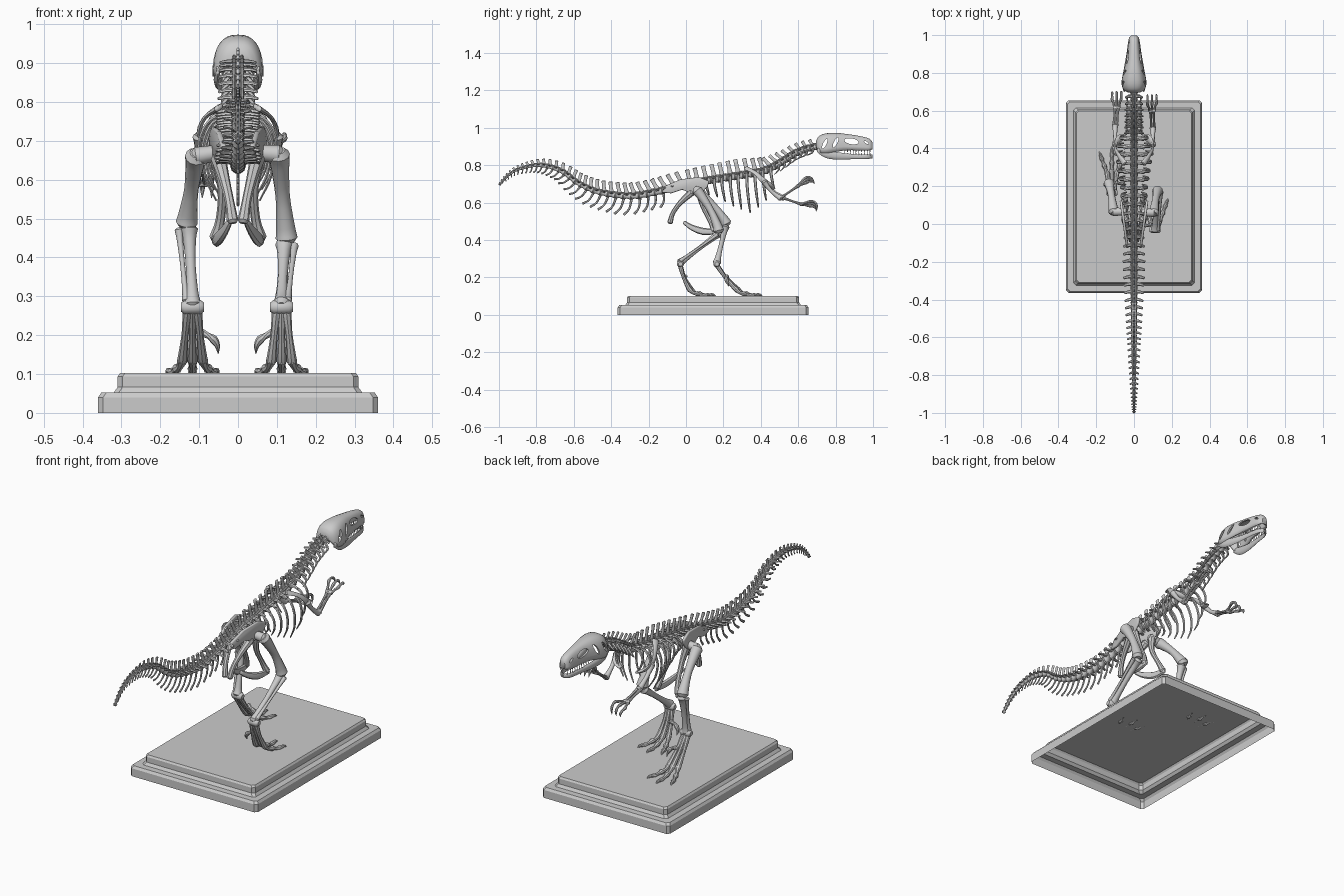
import bpy, bmesh, math
from mathutils import Vector as V

if "Cube" in bpy.data.objects:
    bpy.data.objects.remove(bpy.data.objects["Cube"])

def finish(bm, name, angle=40, smooth=True):
    bmesh.ops.recalc_face_normals(bm, faces=bm.faces)
    me = bpy.data.meshes.new(name)
    bm.to_mesh(me)
    bm.free()
    if smooth:
        me.polygons.foreach_set("use_smooth", [True] * len(me.polygons))
        me.set_sharp_from_angle(angle=math.radians(angle))
    ob = bpy.data.objects.new(name, me)
    bpy.context.collection.objects.link(ob)
    return ob

def at(table, y):
    """Linear lookup in a small (y, value) table."""
    for (a, p), (b, q) in zip(table, table[1:]):
        if y <= b:
            return p + (q - p) * max(0, (y - a) / (b - a))
    return table[-1][1]

def spline(pts, sub):
    """Catmull-Rom through points of any dimension."""
    P = [pts[0] * 2 - pts[1]] + list(pts) + [pts[-1] * 2 - pts[-2]]
    out = []
    for a, b, c, d in zip(P, P[1:], P[2:], P[3:]):
        for k in range(sub):
            t = k / sub
            out.append(0.5 * (2 * b + (c - a) * t + (2 * a - 5 * b + 4 * c - d) * t * t
                              + (3 * b - a - 3 * c + d) * t ** 3))
    return out + [pts[-1].copy()]

def skin(bm, rings, caps=True):
    rings = [[bm.verts.new(p) for p in r] for r in rings]
    n = len(rings[0])
    for a, b in zip(rings, rings[1:]):
        for i in range(n):
            bm.faces.new((a[i], a[(i + 1) % n], b[(i + 1) % n], b[i]))
    if caps:
        bm.faces.new(rings[0])
        bm.faces.new(rings[-1])

def sweep(bm, pts, rad, ref=(1, 0, 0), flat=1.0, n=8, sub=3):
    """Rounded tube; radius runs along ref, flat scales the other axis."""
    q = spline([V((*p, r)) for p, r in zip(pts, rad)], sub)
    c, r = [p.xyz for p in q], [max(p.w, .0008) for p in q]
    t0, t1 = (c[0] - c[1]).normalized(), (c[-1] - c[-2]).normalized()
    k = min(1, flat)
    c = [c[0] + t0 * r[0] * .5 * k] + c + [c[-1] + t1 * r[-1] * .5 * k]
    r = [r[0] * .6] + r + [r[-1] * .6]
    rings = []
    for i, p in enumerate(c):
        t = (c[min(i + 1, len(c) - 1)] - c[max(i - 1, 0)]).normalized()
        u = V(ref) - t * t.dot(V(ref))
        if u.length < .1:
            u = V((0, 0, 1)) - t * t.z
        u.normalize()
        v = t.cross(u)
        rings.append([p + r[i] * (u * math.cos(a) + v * flat * math.sin(a))
                      for a in (2 * math.pi * j / n for j in range(n))])
    skin(bm, rings)

def bone(bm, a, b, r, swell=1.45, n=10, bow=(0, 0, 0)):
    """Limb bone with swollen ends."""
    a, b = V(a), V(b)
    f = (0, .14, .5, .86, 1)
    pts = [a.lerp(b, t) + V(bow) * (1 - (2 * t - 1) ** 2) for t in f]
    sweep(bm, pts, [r * swell, r * 1.15, r * .88, r * 1.15, r * swell], n=n)

# Stepped plinth, open underneath
bm = bmesh.new()
rings = []
for ins, z in ((0, 0), (0, .04), (.008, .052), (.04, .052), (.05, .066), (.05, .093), (.056, .102)):
    x, y, c = .36 - ins, .51 - ins, .013
    rings.append([V((sx, sy + .145, z)) for sx, sy in (
        (x - c, -y), (x, -y + c), (x, y - c), (x - c, y),
        (-x + c, y), (-x, y - c), (-x, -y + c), (-x + c, -y))])
skin(bm, rings, caps=False)
bm.verts.ensure_lookup_table()
bm.faces.new(bm.verts[-8:])
finish(bm, "plinth", smooth=False)

# Spine path and size tables
path = [(-.995, .695), (-.95, .745), (-.89, .78), (-.78, .80), (-.67, .77), (-.57, .70), (-.46, .655),
        (-.30, .635), (-.165, .655), (-.03, .69), (.13, .72), (.29, .745), (.42, .77), (.50, .81),
        (.58, .86), (.64, .885), (.70, .90)]
path = spline([V((0, y, z)) for y, z in path], 40)
STEP = [(-1, .019), (-.7, .034), (-.3, .043), (.42, .045), (.5, .035), (.7, .035)]
CENT = [(-1, .006), (-.7, .014), (-.3, .02), (0, .022), (.4, .022), (.7, .02)]
NEUR = [(-1, .01), (-.8, .03), (-.5, .062), (-.3, .07), (0, .075), (.3, .088), (.45, .07), (.55, .052), (.7, .042)]
SIDE = [(-1, .009), (-.8, .024), (-.5, .042), (-.2, .058), (0, .05), (.4, .055), (.5, .05), (.7, .045)]
CHEV = [(-.97, .01), (-.7, .05), (-.5, .085), (-.3, .105), (-.12, .085)]
DROP = [(.08, .06), (.15, .09), (.23, .15), (.33, .205), (.4, .17), (.48, .09)]
WIDE = [(.08, .05), (.2, .07), (.3, .085), (.38, .1), (.48, .065)]

spine, ribs, chevs = bmesh.new(), bmesh.new(), bmesh.new()
gone, goal = 0, .008
for a, b in zip(path, path[1:]):
    gone += (b - a).length
    if gone < goal:
        continue
    p, T, y = b, (b - a).normalized(), b.y
    N, X = V((0, -T.z, T.y)), V((1, 0, 0))
    st, r, h, w = at(STEP, y), at(CENT, y), at(NEUR, y), at(SIDE, y)
    goal += st
    # spool body, neural spine, side processes
    sweep(spine, [p - T * st * .42, p, p + T * st * .42], [r, r * .72, r], n=10, sub=2)
    back = T * (-.25 * h if y < 0 or y > .45 else -.06 * h)
    sweep(spine, [p + N * r * .5, p + N * h * .55 + back * .5, p + N * h + back],
          [st * .34, st * .23, st * .27], ref=T, flat=.45, n=8, sub=2)
    for s in (-1, 1):
        sweep(spine, [p + N * r * .4, p + N * r * .5 + X * s * w * .6 - T * st * .1, p + N * r * .4 + X * s * w - T * st * .25],
              [st * .3, st * .2, st * .16], ref=T, flat=.6, n=6, sub=2)
        sweep(spine, [p + N * r * .8 + X * s * r * .5 - T * st * .6, p + N * r * .9 + X * s * r * .5 + T * st * .5],
              [st * .12] * 2, n=6, sub=1)
        if .08 < y < .48:
            d, wd = at(DROP, y), at(WIDE, y)
            sweep(ribs, [p + V((s * .018, 0, .008)), p + V((s * wd * .72, -.004, -.006)), p + V((s * wd, -.002, -d * .33)),
                         p + V((s * wd * .93, .006, -d * .7)), p + V((s * wd * .62, .014, -d))],
                  [.007, .0085, .008, .007, .004], ref=(0, 1, 0), flat=.6, n=6, sub=4)
        elif y >= .48:
            sweep(ribs, [p + X * s * r * .8 - N * r * .3, p + X * s * w * .8 - N * r * 1.3 - T * .012,
                         p + X * s * w * .75 - N * r * 1.7 - T * .045], [.007, .006, .002], n=6, sub=2)
    if -.97 < y < -.1:
        c = at(CHEV, y)
        q = p - T * st * .4 - N * r * .7
        sweep(chevs, [q, q - N * c * .5 - T * c * .15, q - N * c * .8 - T * c * .45],
              [st * .17, st * .13, st * .16], ref=T, flat=.65, n=6, sub=3)
finish(spine, "vertebrae")
finish(ribs, "ribs")
finish(chevs, "tail_chevrons")

# Pelvis: blade, forward strut with boot, rear strut
for s, side in ((-1, "left"), (1, "right")):
    bm = bmesh.new()
    prof = [(-.13, .655), (-.11, .69), (-.03, .725), (.07, .737), (.125, .715), (.115, .685),
            (.085, .655), (.035, .645), (-.02, .67), (-.08, .65)]
    bm.faces.new([bm.verts.new((s * (.034 + .14 * (y + .13)), y, z)) for y, z in prof])
    ob = finish(bm, side + "_hip_blade")
    m = ob.modifiers.new("thick", 'SOLIDIFY')
    m.thickness, m.offset = .014, 0
    m = ob.modifiers.new("soft", 'BEVEL')
    m.width, m.segments = .005, 2
    bm = bmesh.new()
    sweep(bm, [(s * .055, .07, .66), (s * .04, .09, .58), (s * .045, .13, .50), (s * .058, .15, .45)],
          [.02, .013, .012, .016], n=8)
    sweep(bm, [(s * .02, -.01, .495), (s * .035, .03, .468), (s * .052, .09, .447), (s * .06, .16, .445)],
          [.01, .015, .019, .014], ref=(0, 0, 1), flat=.6, n=8)
    sweep(bm, [(s * .05, .03, .655), (s * .035, -.03, .60), (s * .022, -.07, .545), (s * .014, -.085, .495)],
          [.02, .014, .012, .015], n=8)
    finish(bm, side + "_hip_struts")

# Hind legs: joints given per side, then foot with three toes and a dewclaw
legs = {"right": (1, (.105, .06, .665), (.125, .175, .45), (.112, -.03, .28), (.112, .025, .135)),
        "left": (-1, (-.108, .065, .66), (-.132, .215, .49), (-.117, .165, .28), (-.117, .275, .135))}
for side, (s, hip, knee, ankle, ball) in legs.items():
    bm = bmesh.new()
    bone(bm, hip, knee, .021, 1.35, 12, (0, .015, 0))
    sweep(bm, [(s * .05, hip[1], .67), hip], [.02, .024], n=10)
    k, a, b = V(knee), V(ankle), V(ball)
    bone(bm, k + V((-s * .006, -.004, -.018)), a, .0145, 1.6, 10)
    bone(bm, k + V((s * .02, -.006, -.02)), a + V((s * .016, 0, .01)), .007, 1.6)
    sweep(bm, [a + V((-.02, 0, -.008)), a + V((.02, 0, -.008))], [.019, .019], n=10, sub=2)
    finish(bm, side + "_leg")
    bm = bmesh.new()
    for i in (-1, 0, 1):
        m = b + V((i * .026, .004 if i == 0 else -.006, 0))
        bone(bm, a + V((i * .012, 0, -.012)), m, .0105, 1.3, 8, (0, -.008, 0))
        tip = b + V((i * .068, .135 if i == 0 else .11, -.03))
        d = tip - m
        f = (0, .12, .22, .34, .44, .55, .66, .74, .88, 1)
        arch = (0, -.012, -.014, -.008, -.006, -.004, 0, .002, .006, -.008)
        sweep(bm, [m + V((d.x * t, d.y * t, d.z * min(1, t * 1.6) + h * .6)) for t, h in zip(f, arch)],
              [.014, .0095, .009, .013, .0085, .008, .0115, .009, .007, .001], n=8, sub=2)
    c = a.lerp(b, .5) + V((-s * .022, 0, 0))
    sweep(bm, [c, c + V((-s * .02, -.006, -.01)), c + V((-s * .032, -.004, -.018)), c + V((-s * .042, 0, -.035)),
               c + V((-s * .044, .01, -.055))], [.011, .008, .011, .007, .001], n=8)
    finish(bm, side + "_foot")

# Shoulders, arms and clawed hands
arms = {"right": (1, (.1, .505, .625), (.095, .6, .69), (0, .9, .35)),
        "left": (-1, (-.1, .52, .625), (-.092, .615, .592), (0, .97, -.2))}
for side, (s, elbow, wrist, fwd) in arms.items():
    bm = bmesh.new()
    sweep(bm, [(s * .05, .32, .785), (s * .085, .37, .76), (s * .1, .41, .72), (s * .08, .45, .69), (s * .045, .465, .675)],
          [.017, .012, .015, .02, .014], ref=(0, 1, 0), flat=.45, n=8)
    finish(bm, side + "_shoulder_blade")
    bm = bmesh.new()
    bone(bm, (s * .1, .42, .71), elbow, .0115, 1.5, 10, (0, -.006, -.006))
    e, w, d = V(elbow), V(wrist), V(fwd)
    for o in (-.008, .008):
        bone(bm, e + V((o, 0, 0)), w + V((o, 0, 0)), .0065, 1.5, 8)
    sweep(bm, [w + V((-.013, 0, 0)), w + V((.013, 0, 0))], [.011, .011], n=8, sub=2)
    up = V((0, -d.z, d.y))
    for i in (-1, 0, 1):
        q = w + V((i * .012, 0, 0))
        sx, lift = V((i * .012, 0, 0)), up * (.012 - .012 * i * s)
        sweep(bm, [q, q + d * .025 + sx * .4 + lift * .6, q + d * .045 + sx + lift, q + d * .068 + sx + lift * 1.1,
                   q + d * .085 + sx + lift * .6 - up * .006, q + d * .088 + sx - up * .022],
              [.008, .006, .008, .006, .0065, .001], n=7)
    finish(bm, side + "_arm")

# Skull shell: arched sections (y, low z, high z, half width), thickened then pierced
bm = bmesh.new()
secs = [(.695, .90, .93, .03), (.71, .872, .955, .055), (.745, .865, .97, .066), (.80, .872, .973, .058),
        (.86, .88, .967, .043), (.93, .88, .956, .034), (.98, .88, .942, .028), (.998, .885, .922, .015)]
rows = []
for y, lo, hi, hw in spline([V(k) for k in secs], 3):
    arc = [math.pi * j / 18 for j in range(19)]
    rows.append([bm.verts.new((hw * math.copysign(abs(math.cos(t)) ** .75, math.cos(t)), y,
                               lo + (hi - lo) * max(0, math.sin(t)) ** .8)) for t in arc])
for a, b in zip(rows, rows[1:]):
    for i in range(18):
        bm.faces.new((a[i], a[i + 1], b[i + 1], b[i]))
bm.faces.new(rows[0])
bm.faces.new(rows[-1])
skull = finish(bm, "skull")
bm = bmesh.new()
for y, z, ry, rz, tilt in ((.885, .928, .038, .016, -.12), (.8, .922, .013, .028, .35), (.742, .915, .012, .028, .35),
                           (.965, .921, .013, .008, -.4)):
    loop = []
    for j in range(16):
        u, v = ry * math.cos(j * math.pi / 8), rz * math.sin(j * math.pi / 8)
        loop.append((y + u * math.cos(tilt) + v * math.sin(tilt), z - u * math.sin(tilt) * -1 + v * math.cos(tilt)))
    skin(bm, [[V((x, *p)) for p in loop] for x in (-.2, .2)])
cut = finish(bm, "skull_opening_cutter", smooth=False)
cut.hide_render = True
cut.display_type = 'WIRE'
m = skull.modifiers.new("thick", 'SOLIDIFY')
m.thickness, m.offset = .009, -1
m = skull.modifiers.new("openings", 'BOOLEAN')
m.object, m.operation, m.solver = cut, 'DIFFERENCE', 'EXACT'

# Lower jaw and teeth
bm, teeth = bmesh.new(), bmesh.new()
jaw = [V((.052, .705, .882)), V((.054, .75, .862)), V((.048, .81, .85)), V((.035, .90, .846)), V((.024, .97, .846)), V((.004, .995, .848))]
for s in (-1, 1):
    sweep(bm, [(s * p.x, p.y, p.z) for p in jaw], [.012, .022, .02, .013, .012, .011], ref=(0, 0, 1), flat=.4, n=10, sub=4)
    for i in range(10):
        y = .85 + i * .015
        xu = at([(.84, .046), (.93, .033), (.98, .027), (1, .015)], y) - .004
        xl = at([(.81, .048), (.9, .035), (.97, .024), (1, .01)], y)
        for x, z0, z1 in ((xu, .883, .867), (xl, .855, .869)):
            sweep(teeth, [(s * x, y, z0), (s * x, y - .002, z1)], [.004, .0008], n=6, sub=2)
finish(bm, "lower_jaw")
finish(teeth, "teeth")
